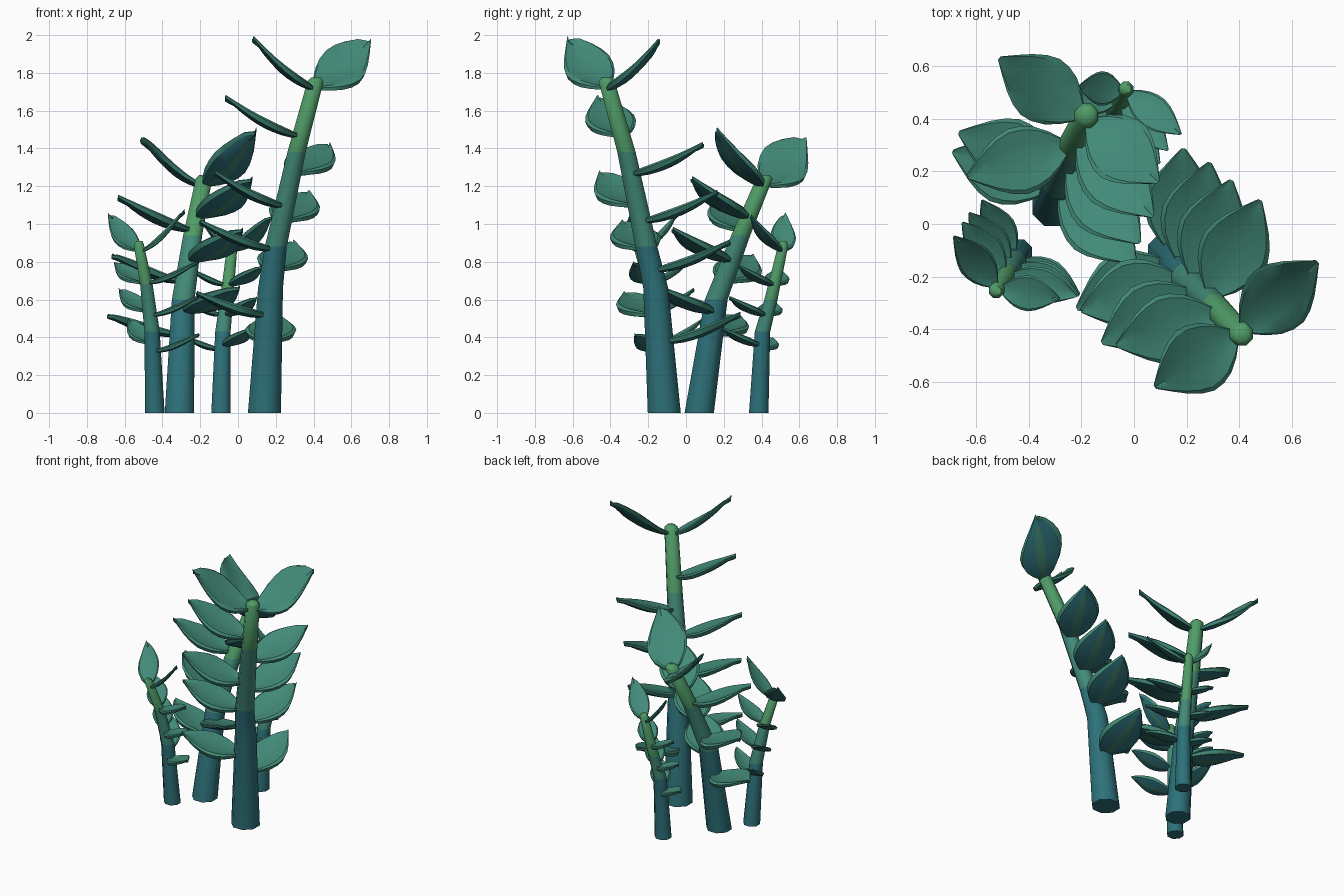
import bpy, bmesh, math
from mathutils import Vector

if "Cube" in bpy.data.objects:
    bpy.data.objects.remove(bpy.data.objects["Cube"])


def material(name, rgb):
    m = bpy.data.materials.new(name)
    m.diffuse_color = [((c / 255 + 0.055) / 1.055) ** 2.4 for c in rgb] + [1]
    m.use_nodes = True
    m.node_tree.nodes["Principled BSDF"].inputs["Base Color"].default_value = m.diffuse_color
    return m


TEAL = material("deep_teal", (45, 113, 121))
LEAF = material("leaf_green", (66, 138, 120))
TIP = material("fresh_green", (80, 156, 103))
RIB = material("midrib_green", (62, 124, 104))


def loft(name, rings, mats, rule, smooth):
    """Skin a list of closed rings; rule(row, column) gives the material index."""
    bm = bmesh.new()
    vs = [[bm.verts.new(p) for p in r] for r in rings]
    n = len(vs[0])
    for i in range(len(vs) - 1):
        for j in range(n):
            k = (j + 1) % n
            f = bm.faces.new((vs[i][j], vs[i][k], vs[i + 1][k], vs[i + 1][j]))
            f.material_index = rule(i, j)
    for i, row in ((0, vs[0][::-1]), (len(vs) - 2, vs[-1])):
        bm.faces.new(row).material_index = rule(i, 0)
    bmesh.ops.recalc_face_normals(bm, faces=bm.faces)
    me = bpy.data.meshes.new(name)
    bm.to_mesh(me)
    bm.free()
    for m in mats:
        me.materials.append(m)
    ob = bpy.data.objects.new(name, me)
    bpy.context.collection.objects.link(ob)
    bpy.ops.object.select_all(action='DESELECT')
    ob.select_set(True)
    bpy.context.view_layer.objects.active = ob
    bpy.ops.object.shade_smooth_by_angle(angle=math.radians(smooth))


def stem(name, path):
    """Eight-sided tapering stem in three colour bands, path = (x, y, z, radius)."""
    x, y, z, r = path[-1]
    pts = path + [(x + 0.003, y, z + 0.02, r * 0.6)]
    rings = [[(x + 1.05 * r * math.cos(math.pi * (k + .5) / 4), y + 1.05 * r * math.sin(math.pi * (k + .5) / 4), z)
              for k in range(8)] for x, y, z, r in pts]
    bands = len(path) - 4
    loft(name, rings, [TEAL, LEAF, TIP], lambda i, j: max(0, min(2, i - bands)), 60)


def on_stem(path, z):
    for a, b in zip(path, path[1:]):
        if z <= b[2]:
            break
    t = (z - a[2]) / (b[2] - a[2])
    return [a[k] + (b[k] - a[k]) * t for k in range(4)]


# half-width of the leaf outline along its length
OUTLINE = [.18, .56, .83, .97, 1, .88, .66, .37, .06]
# cross-section: cupped top, edge, flat underside, edge
ACROSS = [-.87, -.45, 0, .45, .87, 1, .9, .22, -.22, -.9, -1]
HEIGHT = [.5, .2, .05, .2, .5, .2, -.55, -.95, -.95, -.55, .2]


def leaf(name, path, z0, heading, length, rise, slope, half):
    """Cupped leaf whose height rises along the slope direction (degrees)."""
    sx, sy, _, r = on_stem(path, z0)
    slope += (heading % 360 - slope % 360 + 180) % 360 * .15 - 27
    a, s = math.radians(heading), math.radians(slope)
    d = Vector((math.cos(a), math.sin(a)))
    side = Vector((-d.y, d.x))
    up = Vector((math.cos(s), math.sin(s)))
    base = Vector((sx, sy)) + d * r * 0.4
    d = d * (length - r * 0.4)
    thick = .01 + half * .2
    rings = []
    for i, w in enumerate(OUTLINE):
        ring = []
        for v, h in zip(ACROSS, HEIGHT):
            p = base + d * i / 8 + side * v * w * half
            q = (p - base).dot(up) / d.dot(up)
            bend = .55 * q + .45 * q * abs(q) if q < .85 else .793 + 1.315 * (q - .85) * (1 if q < 1 else .6)
            z = z0 + rise * bend + h * thick * (.35 + .65 * w)
            ring.append((p.x, p.y, min(z, 2.0)))
        rings.append(ring)
    loft(name, rings, [LEAF, TEAL, RIB],
         lambda i, j: 2 if j == 7 and i < 7 else (1 if j in (6, 7, 8) else 0), 32)


def leaf_row(name, path, half, slope, top, heights, headings, length, rises):
    """One top leaf (heading, length, rise), then a row of leaves down the stem."""
    leaf(name + "_top_leaf", path, path[-1][2] - .03, *top, slope, half)
    for i, (z, h) in enumerate(zip(heights, headings)):
        rise = rises[0] + (rises[1] - rises[0]) * i / (len(heights) - 1)
        leaf(f"{name}_leaf_{i + 1}", path, z, h, length, rise, slope, half)


# tall plant
tall = [(.14, -.115, 0, .09), (.172, -.16, .66, .068), (.2, -.21, .88, .06),
        (.31, -.315, 1.38, .05), (.41, -.42, 1.755, .044)]
stem("tall_stem", tall)
leaf_row("tall_left", tall, .135, 180, (213, .385, .27), (1.47, 1.1, .87, .52), (197, 208, 197, 204), .42, (.21, .12))
leaf_row("tall_right", tall, .135, 90, (42, .4, .255), (1.27, 1.02, .76, .38), (63, 71, 76, 86), .43, (.16, .15))

# middle plant
mid = [(-.31, .07, 0, .08), (-.29, .16, .6, .062), (-.24, .29, .94, .052), (-.18, .415, 1.24, .045)]
stem("middle_stem", mid)
leaf_row("middle_left", mid, .13, 195, (145, .4, .25), (.97, .7, .42), (197, 159, 160), .42, (.18, .1))
leaf_row("middle_right", mid, .13, -65, (-41, .37, .3), (1.04, .81, .54), (-46, -48, -45), .42, (.21, .13))

# small plant on the left
small = [(-.44, -.11, 0, .053), (-.455, -.14, .43, .042), (-.485, -.19, .68, .034), (-.525, -.255, .89, .028)]
stem("left_stem", small)
leaf_row("left_outer", small, .068, 100, (130, .26, .2), (.69, .54, .37), (130, 128, 119), .26, (.11, .13))
leaf_row("left_inner", small, .068, 10, (-9, .24, .22), (.69, .52, .33), (-17, -24, -29), .28, (.11, .09))

# small plant at the back
back = [(-.09, .385, 0, .053), (-.08, .405, .43, .042), (-.06, .45, .6, .036), (-.03, .515, .89, .028)]
stem("back_stem", back)
leaf_row("back_left", back, .066, 190, (175, .18, .2), (.68, .52, .34), (172, 170, 165), .2, (.08, .06))
leaf_row("back_right", back, .066, -60, (-38, .27, .19), (.68, .52, .36), (-46, -50, -54), .26, (.1, .09))
